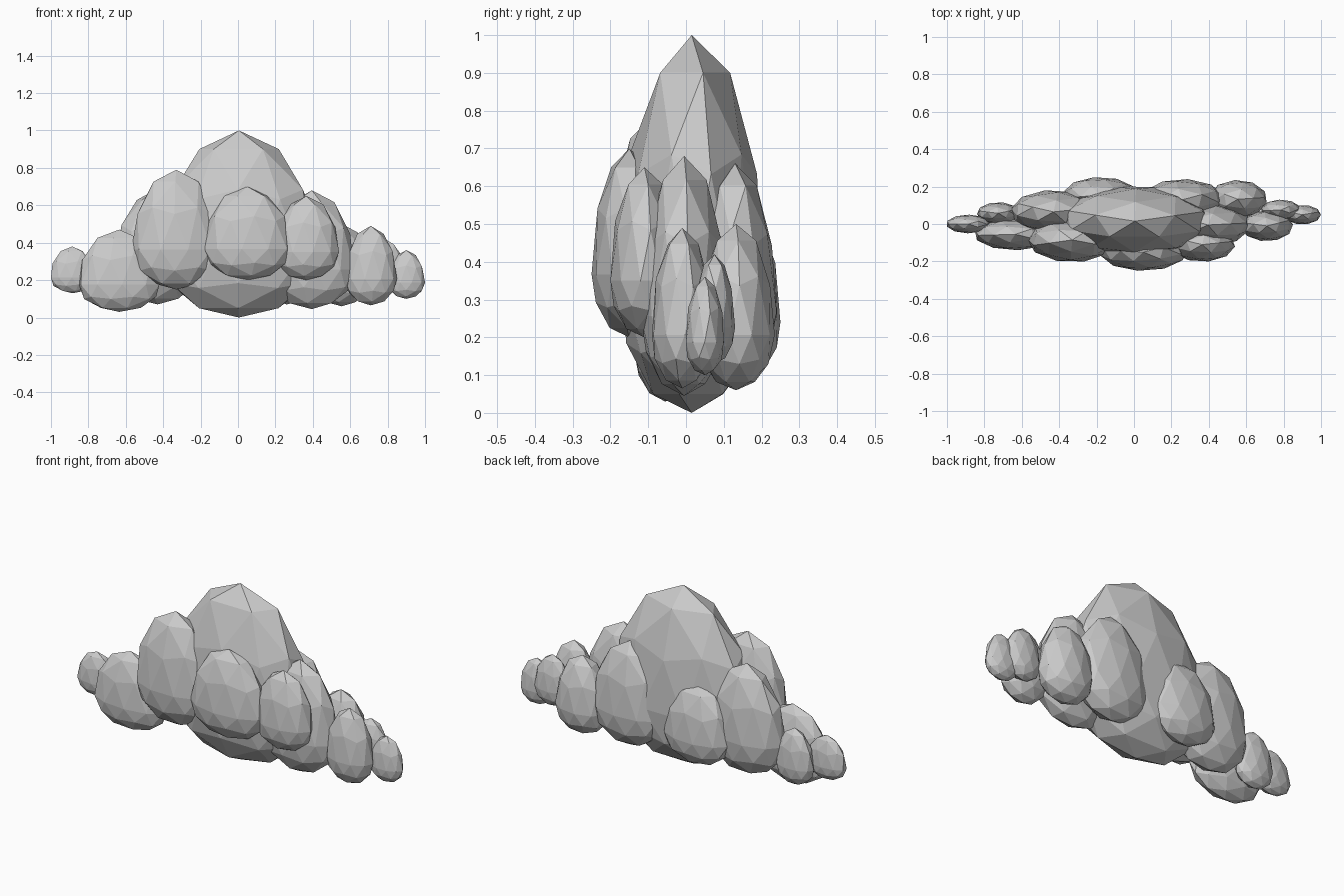
import bpy
import bmesh
from mathutils import Matrix

cube = bpy.data.objects.get("Cube")
if cube:
    bpy.data.objects.remove(cube, do_unlink=True)

grey = bpy.data.materials.new("cloud_grey")
grey.use_nodes = True
colour = (0.6, 0.6, 0.6, 1)
grey.diffuse_color = colour
grey.node_tree.nodes["Principled BSDF"].inputs["Base Color"].default_value = colour


def puff(name, x, y, z, turn=0.0):
    """Low-poly ball with a flattened underside, fitted to the given spans."""
    bm = bmesh.new()
    bmesh.ops.create_icosphere(bm, subdivisions=2, radius=1)
    bmesh.ops.rotate(bm, verts=bm.verts, matrix=Matrix.Rotation(turn, 3, "Z"))
    for v in bm.verts:
        if v.co.z < 0:
            v.co.z *= 0.5
    for axis, (low, high) in enumerate((x, y, z)):
        values = [v.co[axis] for v in bm.verts]
        start, size = min(values), max(values) - min(values)
        for v in bm.verts:
            v.co[axis] = low + (v.co[axis] - start) / size * (high - low)
    mesh = bpy.data.meshes.new(name)
    bm.to_mesh(mesh)
    bm.free()
    mesh.materials.append(grey)
    bpy.context.collection.objects.link(bpy.data.objects.new(name, mesh))


# Central tower of the cloud
puff("main_puff", (-0.42, 0.43), (-0.17, 0.20), (0, 1), 0.3)

# Front puffs
puff("front_centre_puff", (-0.18, 0.28), (-0.25, -0.05), (0.20, 0.70), 0.5)
puff("front_right_puff", (-0.57, -0.09), (-0.20, 0.03), (0.15, 0.79), 0.9)
puff("front_left_puff", (0.19, 0.54), (-0.20, -0.02), (0.20, 0.65), 0.2)

# Side puffs
puff("right_puff", (-0.85, -0.42), (-0.14, 0.03), (0.03, 0.47), 0.7)
puff("left_inner_puff", (0.17, 0.62), (-0.12, 0.11), (0.045, 0.68), 0.1)
puff("left_puff", (0.57, 0.85), (-0.09, 0.07), (0.065, 0.49), 0.4)
puff("right_tip_puff", (-1.0, -0.77), (-0.05, 0.05), (0.13, 0.38), 0.6)
puff("left_tip_puff", (0.80, 1.0), (0.0, 0.10), (0.10, 0.36), 0.3)

# Back puffs
puff("back_right_puff", (-0.66, -0.2), (-0.05, 0.18), (0.07, 0.69), 0.2)
puff("back_centre_puff", (-0.38, 0.02), (0.06, 0.25), (0.09, 0.54), 0.8)
puff("back_left_inner_puff", (0.04, 0.48), (0.02, 0.24), (0.07, 0.66), 0.5)
puff("back_left_puff", (0.40, 0.71), (0.03, 0.235), (0.06, 0.50), 0.1)
puff("back_left_small_puff", (0.68, 0.89), (0.02, 0.13), (0.13, 0.42), 0.7)
puff("back_right_small_puff", (-0.84, -0.61), (0.0, 0.115), (0.08, 0.40), 0.4)
